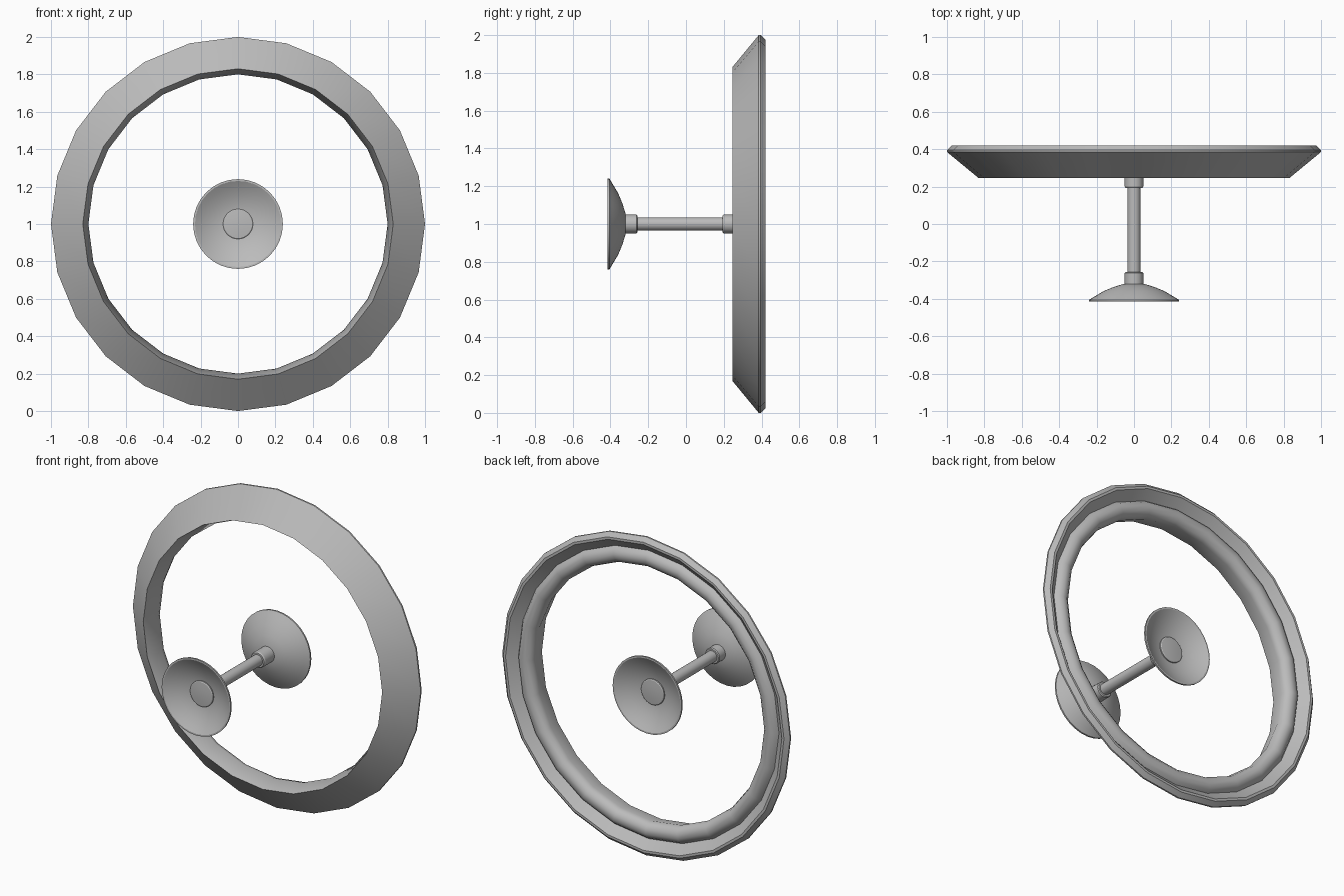
import bpy
import bmesh
from math import radians, sin, cos, tau
from mathutils import Vector

cube = bpy.data.objects.get("Cube")
if cube:
    bpy.data.objects.remove(cube)

CENTRE_Z = 1.0

grey = bpy.data.materials.new("plain_grey")
grey.use_nodes = True
grey.diffuse_color = (0.5, 0.5, 0.5, 1)
grey.node_tree.nodes["Principled BSDF"].inputs["Base Color"].default_value = (0.5, 0.5, 0.5, 1)


def lathe(name, profile, sides, closed=False, angle=30):
    """Spin (radius, y) points about the horizontal y axis."""
    bm = bmesh.new()
    rings = []
    for r, y in profile:
        if r == 0:
            rings.append([bm.verts.new(Vector((0, y, CENTRE_Z)))] * sides)
            continue
        rings.append([bm.verts.new((r * sin(tau * i / sides), y, CENTRE_Z + r * cos(tau * i / sides)))
                      for i in range(sides)])
    pairs = list(zip(rings, rings[1:]))
    if closed:
        pairs.append((rings[-1], rings[0]))
    for a, b in pairs:
        for i in range(sides):
            j = (i + 1) % sides
            corners = list(dict.fromkeys((a[i], a[j], b[j], b[i])))
            bm.faces.new(corners)
    bmesh.ops.recalc_face_normals(bm, faces=bm.faces)
    mesh = bpy.data.meshes.new(name)
    bm.to_mesh(mesh)
    bm.free()
    mesh.materials.append(grey)
    obj = bpy.data.objects.new(name, mesh)
    bpy.context.collection.objects.link(obj)
    bpy.ops.object.select_all(action="DESELECT")
    obj.select_set(True)
    bpy.context.view_layer.objects.active = obj
    bpy.ops.object.shade_smooth_by_angle(angle=radians(angle))
    return obj


# Bevelled ring: sloped front, chamfered back lip, groove and rounded bead
ring_profile = [(0.83, 0.245), (1.0, 0.385), (1.0, 0.395), (0.975, 0.42), (0.96, 0.42),
                (0.905, 0.37), (0.89, 0.39), (0.865, 0.403), (0.835, 0.4),
                (0.81, 0.38), (0.80, 0.35)]
lathe("outer_ring", ring_profile, 24, closed=True, angle=35)

# Rod between the two cups
lathe("rod", [(0, -0.3), (0.035, -0.3), (0.035, 0.28), (0, 0.28)], 24)

# Collar, cup and button at each end; depth is measured from the rim inward
cup_profile = [(0, 0.095), (0.055, 0.095), (0.11, 0.078), (0.165, 0.055), (0.21, 0.028), (0.24, 0.01),
               (0.24, 0), (0.23, 0), (0.2, 0.018), (0.155, 0.04), (0.11, 0.055), (0.06, 0.065), (0, 0.065)]
button_profile = [(0, 0.046), (0.04, 0.047), (0.075, 0.05), (0.08, 0.054), (0.08, 0.075), (0, 0.075)]
for side, rim, direction, collar_end in (("front", -0.415, 1, -0.257), ("back", 0.385, -1, 0.193)):
    for part, profile in (("cup", cup_profile), ("button", button_profile)):
        lathe(f"{side}_{part}", [(r, rim + direction * d) for r, d in profile], 32)
    inner = rim + direction * 0.09
    lathe(f"{side}_collar", [(0, collar_end), (0.045, collar_end), (0.05, collar_end + (inner - collar_end) * 0.08),
                             (0.05, inner), (0, inner)], 24)
